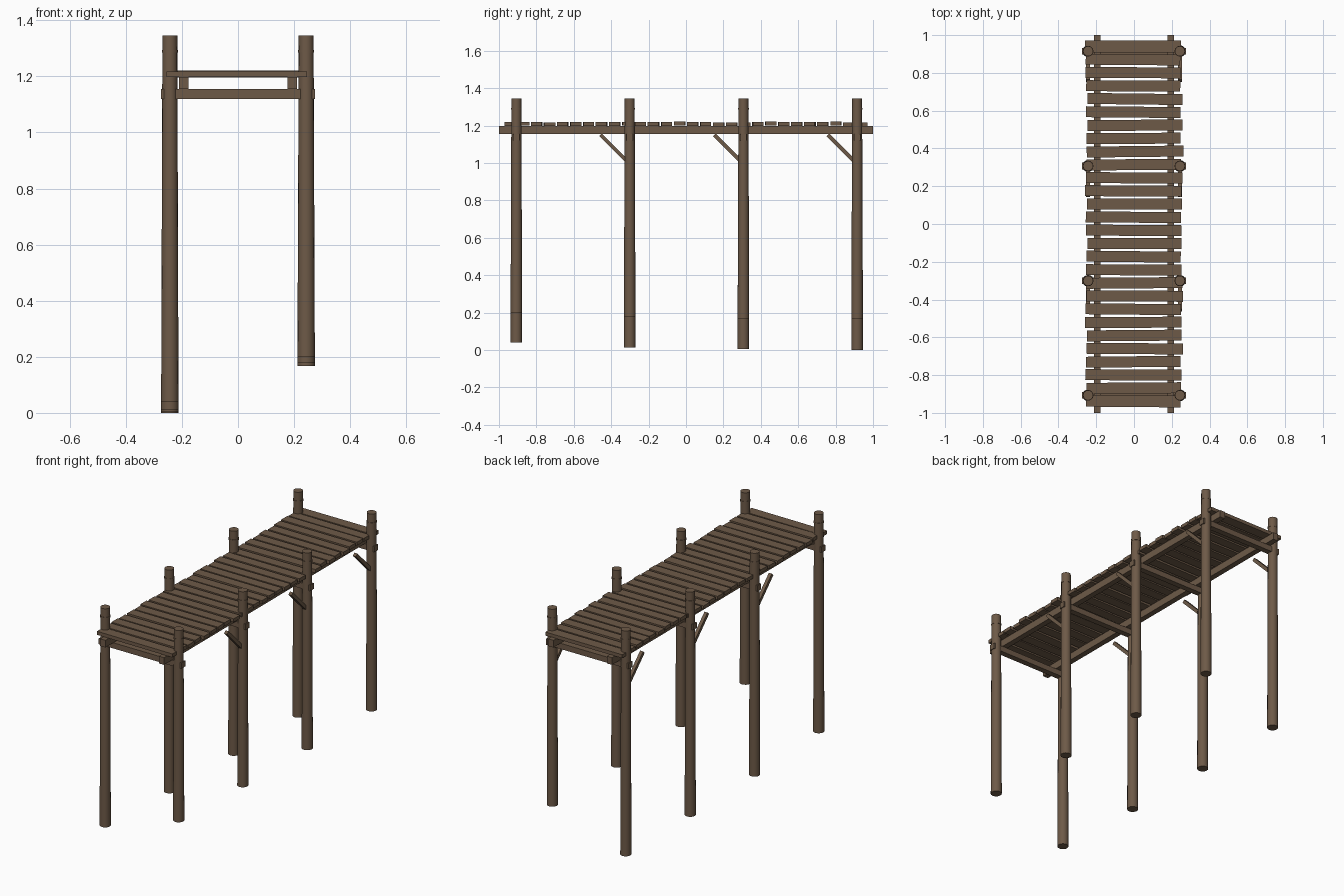
import bpy, bmesh, math, random
from mathutils import Matrix, Vector

cube = bpy.data.objects.get("Cube")
if cube:
    bpy.data.objects.remove(cube, do_unlink=True)
random.seed(4)

wood = bpy.data.materials.new("weathered brown wood")
wood.use_nodes = True
colour = (0.155, 0.102, 0.064, 1)
wood.diffuse_color = colour
shader = wood.node_tree.nodes["Principled BSDF"]
shader.inputs["Base Color"].default_value = colour
shader.inputs["Roughness"].default_value = 0.9


def finish(bm, name, smooth=False):
    mesh = bpy.data.meshes.new(name)
    bmesh.ops.recalc_face_normals(bm, faces=bm.faces)
    bm.to_mesh(mesh)
    bm.free()
    mesh.materials.append(wood)
    obj = bpy.data.objects.new(name, mesh)
    bpy.context.collection.objects.link(obj)
    if smooth:
        bpy.ops.object.select_all(action="DESELECT")
        obj.select_set(True)
        bpy.context.view_layer.objects.active = obj
        bpy.ops.object.shade_smooth_by_angle(angle=math.radians(40))
    return obj


def box(name, centre, size, rotation=Matrix()):
    bm = bmesh.new()
    matrix = Matrix.Translation(centre) @ rotation @ Matrix.Diagonal((*size, 1))
    bmesh.ops.create_cube(bm, size=1, matrix=matrix)
    return finish(bm, name)


def tapered(name, x, y, bottom, top, r_bottom, r_top):
    bm = bmesh.new()
    bmesh.ops.create_cone(bm, cap_ends=True, segments=16, radius1=r_bottom,
                          radius2=r_top, depth=top - bottom,
                          matrix=Matrix.Translation((x, y, (top + bottom) / 2)))
    return finish(bm, name, True)


POST_X = 0.243
POST_Y = (-0.907, -0.301, 0.307, 0.915)
BOTTOMS = {"right": (0.04, 0.012, 0.004, 0), "left": (0.2, 0.178, 0.168, 0.167)}

# Support posts with a thin collar near the top, cut to the sloping ground
for side, sx in (("right", -1), ("left", 1)):
    for i, y in enumerate(POST_Y):
        x = sx * POST_X
        tapered(f"{side}_post_{i + 1}", x, y, BOTTOMS[side][i], 1.345, 0.031, 0.0265)
        tapered(f"{side}_post_collar_{i + 1}", x, y, 1.285, 1.294, 0.0285, 0.0285)
        # Diagonal brace on every post but the first
        if i:
            box(f"{side}_brace_{i + 1}", (x, y - 0.08, 1.074), (0.02, 0.215, 0.02),
                Matrix.Rotation(math.radians(-45), 4, "X"))
    # Long stringer under the deck
    box(f"{side}_stringer", (sx * 0.194, 0, 1.176), (0.034, 2, 0.043))

# Cross beams running through each pair of posts
for i, y in enumerate(POST_Y):
    box(f"cross_beam_{i + 1}", (0, y, 1.137), (0.548, 0.035, 0.034))

# Deck planks, slightly uneven in length, angle and height
COUNT = 28
for i in range(COUNT):
    end = i in (0, COUNT - 1)
    y = -0.938 + i * 1.878 / (COUNT - 1)
    length = 0.505 + random.uniform(-0.008, 0.008)
    centre = (random.uniform(-0.006, 0.006), y, 1.208 + random.uniform(-0.002, 0.002))
    turn = Matrix.Rotation(random.uniform(-0.012, 0.012), 4, "Z")
    box(f"deck_plank_{i + 1}", centre, (length, 0.062 if end else 0.058, 0.021), turn)
